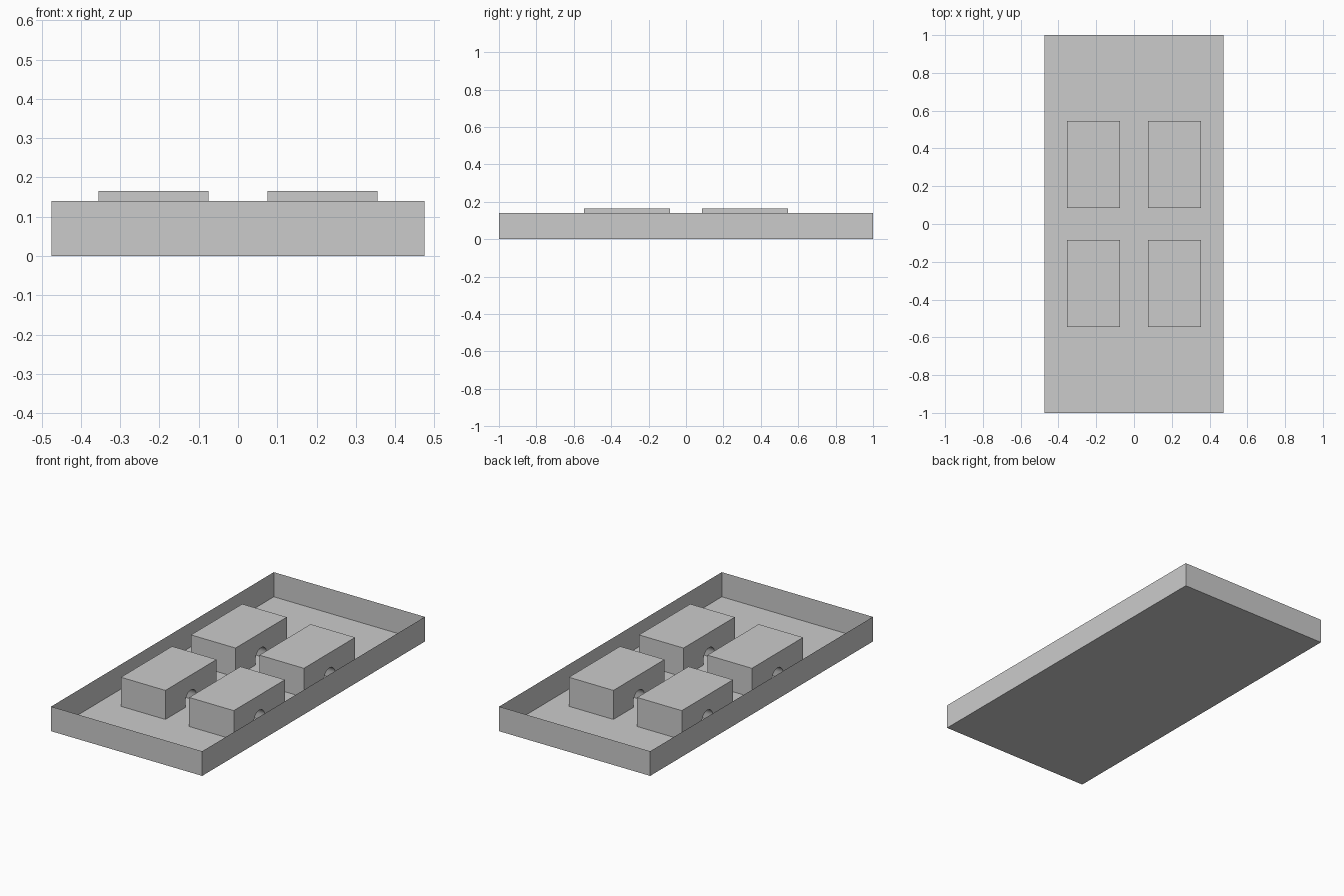
import bpy, bmesh, math

if "Cube" in bpy.data.objects:
    bpy.data.objects.remove(bpy.data.objects["Cube"])


def make_object(name, bm):
    mesh = bpy.data.meshes.new(name)
    bm.normal_update()
    bm.to_mesh(mesh)
    bm.free()
    obj = bpy.data.objects.new(name, mesh)
    bpy.context.collection.objects.link(obj)
    return obj


def tray(hx, hy, height):
    # Thin-walled open box: floor plus four upright walls
    bm = bmesh.new()
    bmesh.ops.create_cube(bm, size=1)
    for v in bm.verts:
        v.co = (v.co.x * 2 * hx, v.co.y * 2 * hy, (v.co.z + 0.5) * height)
    bm.normal_update()
    bmesh.ops.delete(bm, geom=[f for f in bm.faces if f.normal.z > 0.9], context='FACES_ONLY')
    return make_object("tray", bm)


def arched_block(name, x, y, width, length, height, radius=0.05, spring=0.03, steps=12):
    # Side profile with an arched opening at the floor, extruded across x
    hl = length / 2
    profile = [(-hl, 0), (-hl, height), (hl, height), (hl, 0), (radius, 0)]
    for i in range(steps + 1):
        a = math.pi * i / steps
        profile.append((radius * math.cos(a), spring + radius * math.sin(a)))
    profile.append((-radius, 0))

    bm = bmesh.new()
    side = bm.faces.new([bm.verts.new((x - width / 2, y + py, pz)) for py, pz in profile])
    ext = bmesh.ops.extrude_face_region(bm, geom=[side], use_keep_orig=True)
    new_verts = [g for g in ext["geom"] if isinstance(g, bmesh.types.BMVert)]
    bmesh.ops.translate(bm, verts=new_verts, vec=(width, 0, 0))
    bmesh.ops.recalc_face_normals(bm, faces=bm.faces[:])
    # The undersides rest on the tray floor, so they are left open
    under = [f for f in bm.faces if all(abs(v.co.z) < 1e-5 for v in f.verts)]
    bmesh.ops.delete(bm, geom=under, context='FACES_ONLY')
    obj = make_object(name, bm)

    bpy.ops.object.select_all(action='DESELECT')
    obj.select_set(True)
    bpy.context.view_layer.objects.active = obj
    bpy.ops.object.shade_smooth_by_angle(angle=math.radians(30))
    return obj


tray(0.475, 1.0, 0.14)

# Four blocks with tunnels, two by two
for sx, side in ((-1, "left"), (1, "right")):
    for sy, end in ((-1, "front"), (1, "back")):
        arched_block(f"{end}_{side}_block", sx * 0.215, sy * 0.315, 0.28, 0.46, 0.165)
